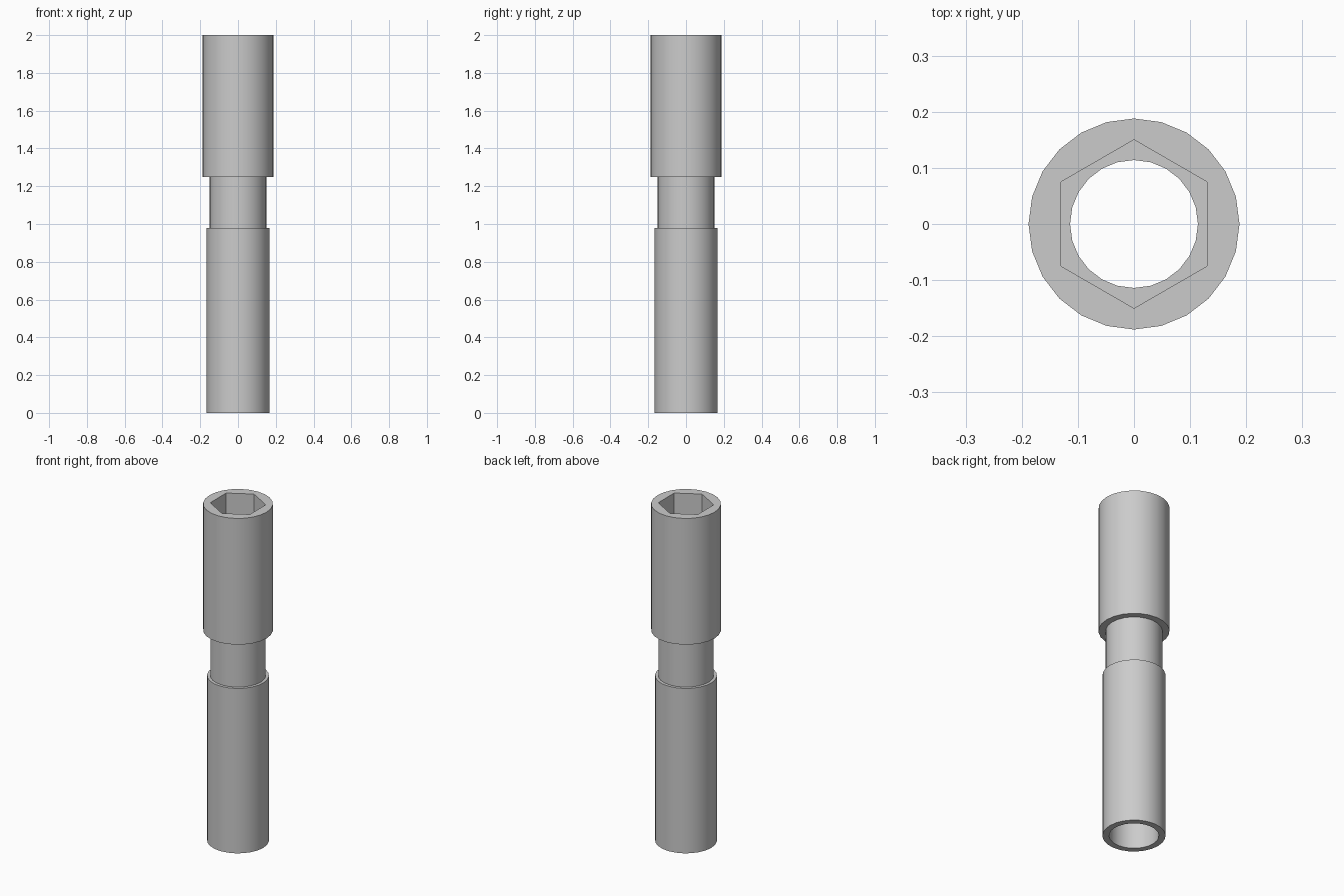
import bpy, bmesh
from math import sin, cos, radians

SIDES = 24

cube = bpy.data.objects.get("Cube")
if cube:
    bpy.data.objects.remove(cube, do_unlink=True)

metal = bpy.data.materials.new("grey metal")
metal.use_nodes = True
color = (0.6, 0.6, 0.6, 1)
metal.diffuse_color = color
metal.node_tree.nodes["Principled BSDF"].inputs["Base Color"].default_value = color


def ring(bm, radius, z, hexagonal=False):
    """Ring of vertices; a hexagonal ring takes radius as its half width across flats."""
    verts = []
    for i in range(SIDES):
        deg = 360 * i / SIDES
        r = radius / cos(radians((deg + 30) % 60 - 30)) if hexagonal else radius
        verts.append(bm.verts.new((r * cos(radians(deg)), r * sin(radians(deg)), z)))
    return verts


# Closed wall section: outside upwards, then inside downwards
section = [
    (0.167, 0), (0.167, 0.98),          # lower sleeve
    (0.15, 0.98), (0.15, 1.25),         # neck
    (0.188, 1.25), (0.188, 2),          # socket head
    (0.13, 2, True), (0.13, 1.3, True), # hexagonal socket
    (0.114, 1.3), (0.114, 0.92),        # narrow bore through the neck
    (0.132, 0.92), (0.132, 0),          # wide lower bore
]

bm = bmesh.new()
rings = [ring(bm, *point) for point in section]
for k, low in enumerate(rings):
    high = rings[(k + 1) % len(rings)]
    for i in range(SIDES):
        j = (i + 1) % SIDES
        bm.faces.new((low[i], low[j], high[j], high[i]))
bmesh.ops.recalc_face_normals(bm, faces=bm.faces)

mesh = bpy.data.meshes.new("hex_socket_tube")
bm.to_mesh(mesh)
bm.free()
mesh.materials.append(metal)
tube = bpy.data.objects.new("hex_socket_tube", mesh)
bpy.context.collection.objects.link(tube)

# Smooth round walls, crisp rims and hexagon corners
bpy.ops.object.select_all(action="DESELECT")
tube.select_set(True)
bpy.context.view_layer.objects.active = tube
bpy.ops.object.shade_smooth_by_angle(angle=radians(30))
